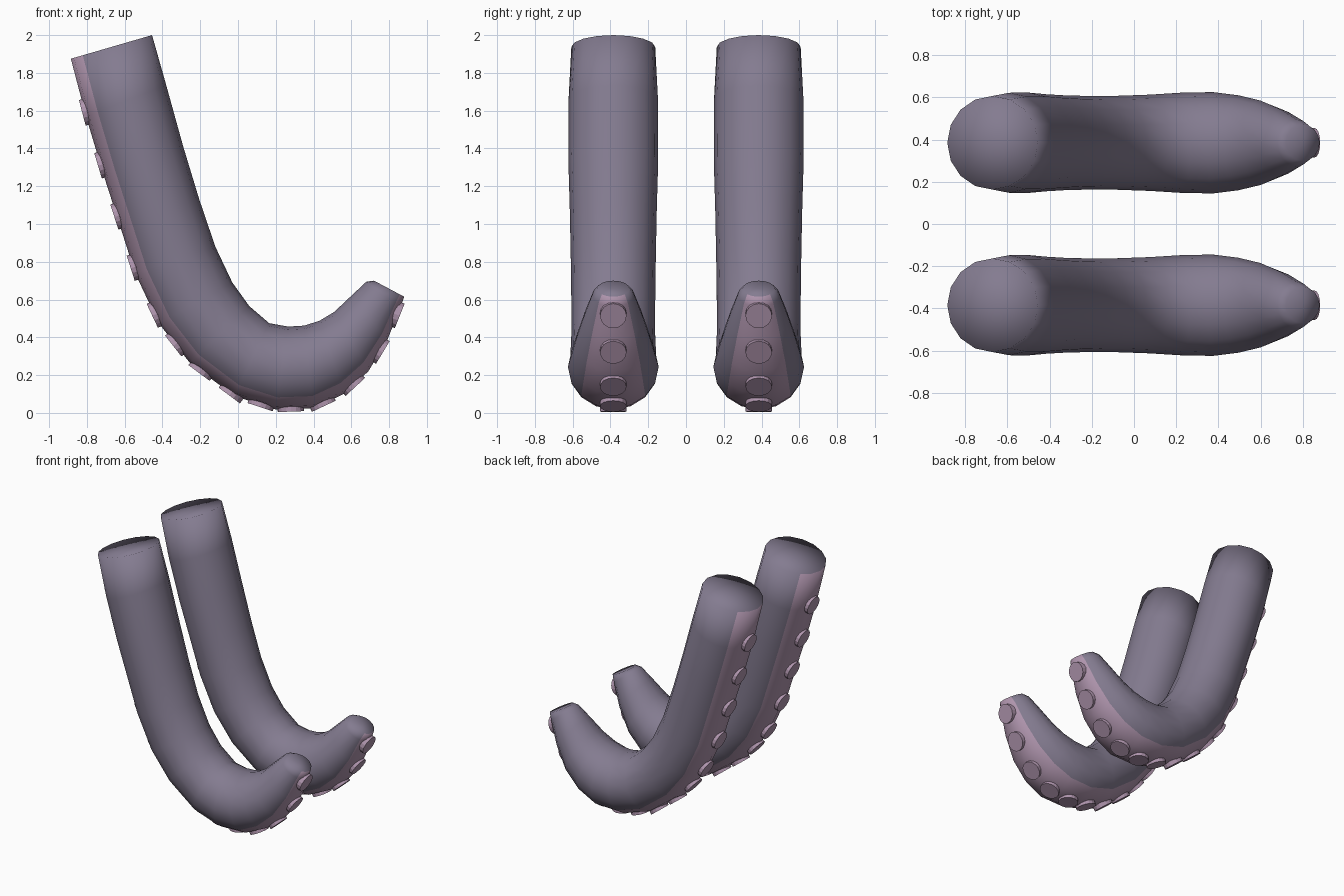
import bpy, bmesh, math
from mathutils import Vector, Matrix

if "Cube" in bpy.data.objects:
    bpy.data.objects.remove(bpy.data.objects["Cube"])

SIDES = 16
# Each ring: outer (x, z), inner (x, z), half width in y
RINGS = [
    (-.885, 1.875, -.455, 2.0, .222), (-.805, 1.57, -.38, 1.735, .237),
    (-.715, 1.27, -.29, 1.41, .238), (-.628, 1.0, -.205, 1.13, .230),
    (-.545, .74, -.12, .88, .225), (-.42, .475, -.03, .69, .222),
    (-.255, .265, .06, .565, .222), (-.02, .09, .165, .475, .228),
    (.20, .018, .265, .457, .238), (.40, .025, .35, .462, .240),
    (.56, .10, .43, .487, .225), (.69, .22, .51, .535, .200),
    (.79, .385, .60, .62, .158), (.86, .56, .68, .695, .110),
    (.88, .615, .72, .70, .086),
]
# Sucker centres along the outer edge
SUCKERS = [(-.82, 1.59), (-.735, 1.31), (-.645, 1.04), (-.555, .77), (-.44, .52),
           (-.335, .36), (-.20, .22), (-.04, .10), (.12, .04), (.28, .02),
           (.45, .045), (.61, .15), (.75, .33), (.84, .52)]


def material(name, rgb):
    m = bpy.data.materials.new(name)
    m.diffuse_color = (*rgb, 1)
    m.use_nodes = True
    m.node_tree.nodes["Principled BSDF"].inputs["Base Color"].default_value = m.diffuse_color
    return m


skin = material("skin", (.23, .20, .28))
pink = material("pink_underside", (.43, .30, .42))


def finish(bm, name, mats, y):
    bmesh.ops.recalc_face_normals(bm, faces=bm.faces)
    me = bpy.data.meshes.new(name)
    bm.to_mesh(me)
    bm.free()
    for m in mats:
        me.materials.append(m)
    ob = bpy.data.objects.new(name, me)
    ob.location.y = y
    bpy.context.collection.objects.link(ob)
    return ob


def tentacle(name, y):
    bm = bmesh.new()
    loops = []
    for ox, oz, ix, iz, w in RINGS:
        out, inn = Vector((ox, 0, oz)), Vector((ix, 0, iz))
        c, r = (out + inn) / 2, (out - inn) / 2
        loops.append([bm.verts.new(c + r * math.cos(a) + Vector((0, w * math.sin(a), 0)))
                      for a in (2 * math.pi * i / SIDES for i in range(SIDES))])
    # skin tube, with the pink strip on the four outermost columns
    for a, b in zip(loops, loops[1:]):
        for i in range(SIDES):
            j = (i + 1) % SIDES
            f = bm.faces.new((a[i], a[j], b[j], b[i]))
            f.material_index = int(i in (0, 1, SIDES - 2, SIDES - 1))
    # end caps
    for loop in (loops[0], loops[-1]):
        mid = bm.verts.new(sum((v.co for v in loop), Vector()) / SIDES)
        for i in range(SIDES):
            bm.faces.new((loop[i], loop[(i + 1) % SIDES], mid))
    for f in bm.faces:
        f.smooth = True
    finish(bm, name, (skin, pink), y)


def outward(p):
    # nearest point on the outer edge and the outward direction there
    best = None
    for a, b in zip(RINGS, RINGS[1:]):
        s, e = Vector((a[0], 0, a[1])), Vector((b[0], 0, b[1]))
        d = e - s
        t = min(1, max(0, (p - s).dot(d) / d.length_squared))
        q = s + d * t
        if best is None or (p - q).length < best[0]:
            na = Vector((a[0] - a[2], 0, a[1] - a[3])).normalized()
            nb = Vector((b[0] - b[2], 0, b[1] - b[3])).normalized()
            n = Vector((d.z, 0, -d.x)).normalized()
            if n.dot(na + nb) < 0:
                n = -n
            best = ((p - q).length, q, n)
    return best[1], best[2]


def suckers(name, y):
    bm = bmesh.new()
    for x, z in SUCKERS:
        q, n = outward(Vector((x, 0, z)))
        rot = n.to_track_quat('Z', 'Y').to_matrix().to_4x4()
        bmesh.ops.create_cone(bm, cap_ends=True, segments=16, radius1=.07, radius2=.07,
                              depth=.04, matrix=Matrix.Translation(q - n * .006) @ rot)
    finish(bm, name, (pink,), y)


for side, y in (("front", -.385), ("back", .385)):
    tentacle(side + "_tentacle", y)
    suckers(side + "_suckers", y)
